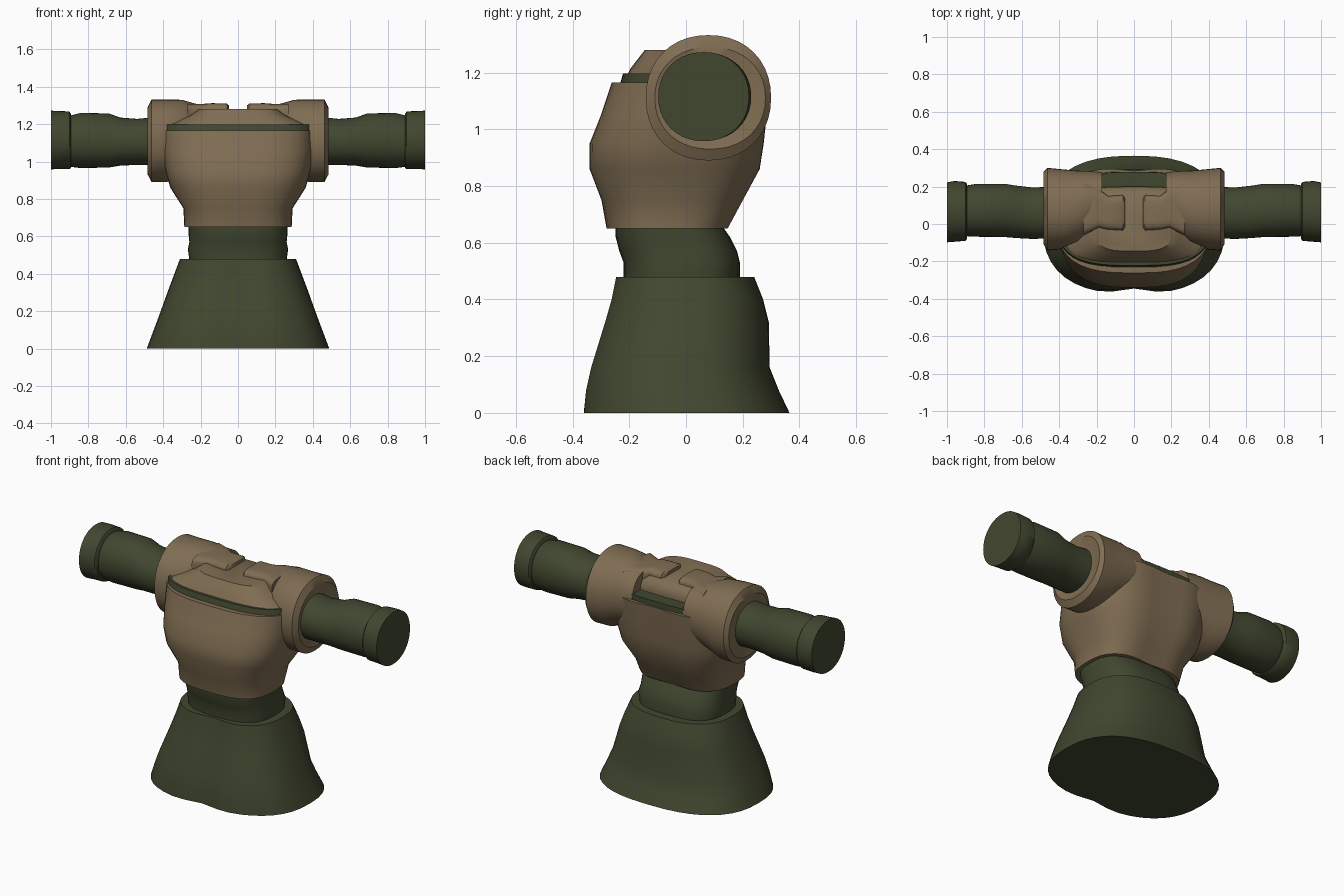
import bpy, bmesh, math


def material(name, rgb):
    m = bpy.data.materials.new(name)
    m.diffuse_color = (*rgb, 1)
    return m


GREEN = material("dark olive cloth", (0.053, 0.063, 0.029))
TAN = material("khaki armour", (0.215, 0.153, 0.086))
SIDES = 40


def oval(a0, a1, b0, b1, p):
    """Rounded-box outline between two pairs of limits."""
    pts = []
    for i in range(SIDES):
        t = 2 * math.pi * i / SIDES
        c, s = math.cos(t), math.sin(t)
        u = math.copysign(abs(c) ** (2 / p), c)
        v = math.copysign(abs(s) ** (2 / p), s)
        pts.append(((a0 + a1) / 2 + (a1 - a0) / 2 * u,
                    (b0 + b1) / 2 + (b1 - b0) / 2 * v))
    return pts


def loft(name, rings, mat, angle=40):
    bm = bmesh.new()
    loops = [[bm.verts.new(co) for co in r] for r in rings]
    for a, b in zip(loops, loops[1:]):
        for i in range(SIDES):
            j = (i + 1) % SIDES
            bm.faces.new((a[i], a[j], b[j], b[i]))
    bm.faces.new(loops[0])
    bm.faces.new(loops[-1])
    bmesh.ops.recalc_face_normals(bm, faces=bm.faces)
    me = bpy.data.meshes.new(name)
    bm.to_mesh(me)
    bm.free()
    ob = bpy.data.objects.new(name, me)
    bpy.context.collection.objects.link(ob)
    me.materials.append(mat)
    bpy.ops.object.select_all(action='DESELECT')
    ob.select_set(True)
    bpy.context.view_layer.objects.active = ob
    bpy.ops.object.shade_smooth_by_angle(angle=math.radians(angle))
    return ob


def upright(name, rows, mat, p=2.4, dent=0.0, back_dent=0.0):
    """Rows are (z, half width, front y, back y)."""
    rings = []
    for z, hx, yf, yb in rows:
        ring = []
        for x, y in oval(-hx, hx, yf, yb, p):
            w = math.exp(-(x / 0.11) ** 2)
            y += dent * w if y < (yf + yb) / 2 else -back_dent * w
            ring.append((x, y, z))
        rings.append(ring)
    return loft(name, rings, mat)


def sideways(name, rows, mat, p=2.1):
    """Rows are (x, front y, back y, low z, high z); made on both sides."""
    for side, sign in (("right", 1), ("left", -1)):
        rings = [[(sign * x, y, z) for y, z in oval(y0, y1, z0, z1, p)]
                 for x, y0, y1, z0, z1 in rows]
        loft(side + "_" + name, rings, mat)


# flared lower garment and waist
upright("skirt", [(0, 0.488, -0.375, 0.365), (0.08, 0.458, -0.368, 0.327),
                  (0.16, 0.428, -0.35, 0.295), (0.32, 0.37, -0.302, 0.292),
                  (0.40, 0.34, -0.28, 0.272), (0.48, 0.31, -0.265, 0.24)],
        GREEN, 2.5, dent=0.03)
upright("waist", [(0.46, 0.258, -0.22, 0.19), (0.53, 0.268, -0.22, 0.19),
                  (0.57, 0.26, -0.235, 0.18), (0.62, 0.265, -0.248, 0.155),
                  (0.67, 0.265, -0.25, 0.12)], GREEN, 2.8)

# chest armour
upright("chest_shell", [(0.65, 0.287, -0.28, 0.16), (0.75, 0.292, -0.298, 0.215),
                        (0.86, 0.362, -0.34, 0.272), (0.95, 0.388, -0.34, 0.285),
                        (1.05, 0.405, -0.30, 0.295), (1.165, 0.413, -0.262, 0.304)],
        TAN, 2.8, back_dent=0.02)

# cloth showing between chest and yoke
upright("collar_lining", [(1.15, 0.412, -0.235, 0.28), (1.197, 0.412, -0.222, 0.278)],
        GREEN, 3)
upright("upper_yoke", [(1.19, 0.39, -0.208, 0.20), (1.215, 0.33, -0.195, 0.20),
                       (1.25, 0.25, -0.168, 0.19), (1.28, 0.21, -0.145, 0.15)],
        TAN, 3.4)

# shoulder caps, rolled in toward the arm at the outer end
sideways("shoulder_cap", [(0.17, 0.03, 0.275, 1.00, 1.295), (0.23, -0.06, 0.283, 0.96, 1.31),
                          (0.30, -0.11, 0.285, 0.93, 1.33), (0.38, -0.135, 0.292, 0.89, 1.332),
                          (0.462, -0.142, 0.30, 0.89, 1.332), (0.483, -0.11, 0.28, 0.93, 1.29),
                          (0.47, -0.06, 0.20, 0.98, 1.235)], TAN, 2.15)
sideways("shoulder_tab", [(0.048, -0.02, 0.14, 1.20, 1.30), (0.06, -0.035, 0.155, 1.20, 1.31),
                          (0.14, -0.03, 0.15, 1.20, 1.312), (0.19, -0.02, 0.19, 1.20, 1.308),
                          (0.27, -0.06, 0.22, 1.20, 1.31)], TAN, 4)

# sleeves and cuffs
sideways("sleeve", [(0.42, -0.075, 0.20, 0.98, 1.24), (0.54, -0.08, 0.195, 0.982, 1.228),
                    (0.63, -0.075, 0.205, 0.978, 1.235), (0.69, -0.07, 0.215, 0.968, 1.257),
                    (0.84, -0.068, 0.215, 0.965, 1.26), (0.90, -0.065, 0.205, 0.972, 1.245)],
         GREEN)
sideways("cuff", [(0.893, -0.08, 0.215, 0.965, 1.255), (0.902, -0.09, 0.225, 0.96, 1.268),
                  (0.96, -0.095, 0.23, 0.96, 1.27), (1.0, -0.098, 0.222, 0.958, 1.272)],
         GREEN)
